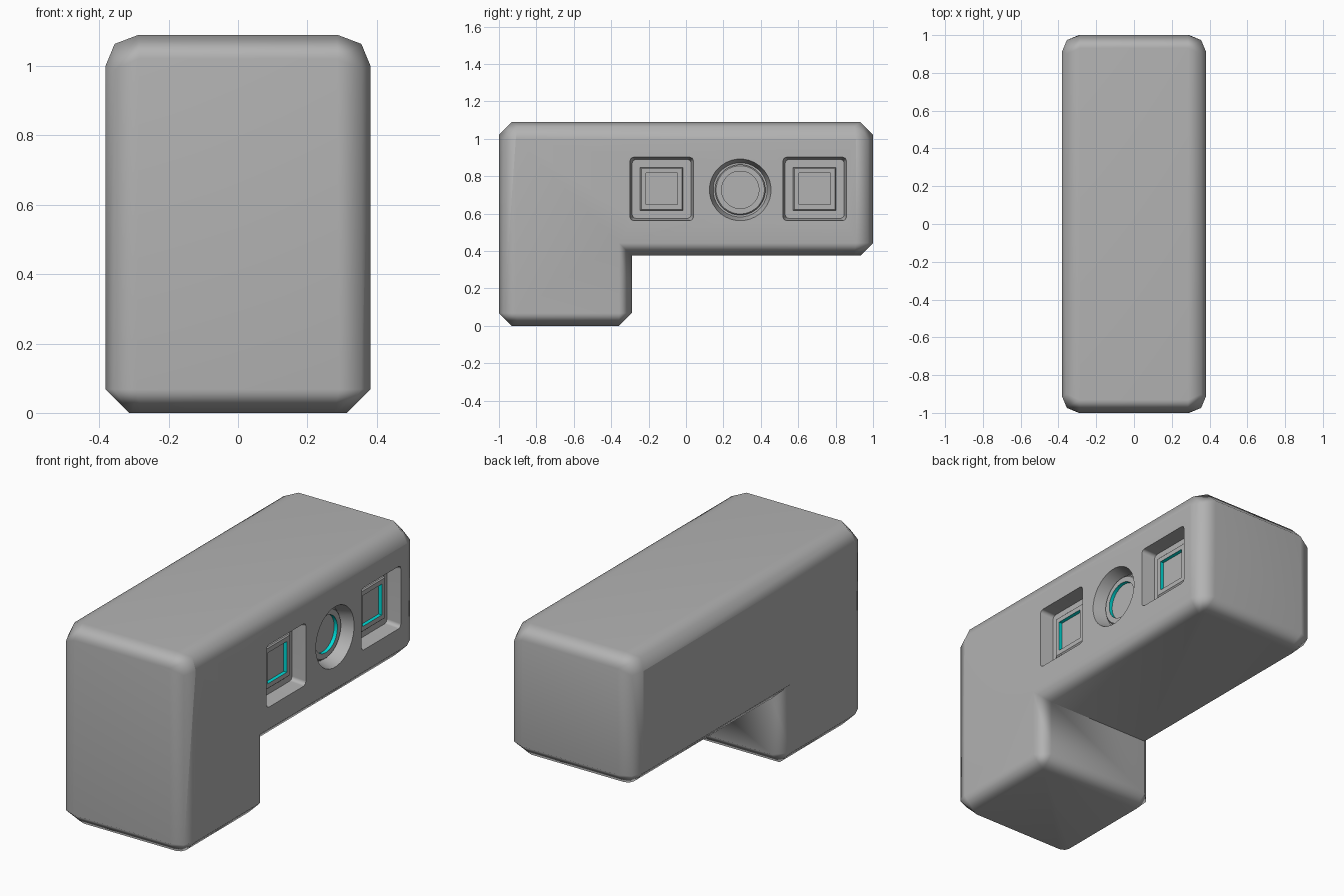
import bpy, bmesh, math
from mathutils import Vector

cube = bpy.data.objects.get("Cube")
if cube:
    bpy.data.objects.remove(cube, do_unlink=True)


def material(name, rgb):
    m = bpy.data.materials.new(name)
    m.use_nodes = True
    color = (*rgb, 1)
    m.diffuse_color = color
    m.node_tree.nodes["Principled BSDF"].inputs["Base Color"].default_value = color
    return m


GREY = material("warm grey", (0.45, 0.45, 0.45))
CYAN = material("bright cyan", (0.0, 0.72, 0.69))


def finish(name, bm, *mats):
    bmesh.ops.recalc_face_normals(bm, faces=bm.faces)
    mesh = bpy.data.meshes.new(name)
    bm.to_mesh(mesh)
    bm.free()
    for m in mats:
        mesh.materials.append(m)
    obj = bpy.data.objects.new(name, mesh)
    bpy.context.collection.objects.link(obj)
    return obj


def smooth(obj, degrees):
    bpy.ops.object.select_all(action="DESELECT")
    obj.select_set(True)
    bpy.context.view_layer.objects.active = obj
    bpy.ops.object.shade_smooth_by_angle(angle=math.radians(degrees))


def stack(bm, y, z, sides, rings, colored=99):
    """Loft polygon rings (half width, x) along x; bands from 'colored' on use slot 1."""
    grow = 1 / math.cos(math.pi / sides) if sides == 4 else 1
    loops = []
    for half, x in rings:
        angles = [(i + 0.5) * math.tau / sides for i in range(sides)]
        loops.append([bm.verts.new((x, y + half * grow * math.cos(a),
                                    z + half * grow * math.sin(a))) for a in angles])
    bm.faces.new(loops[0])
    for k in range(len(loops) - 1):
        a, b = loops[k], loops[k + 1]
        for i in range(sides):
            j = (i + 1) % sides
            f = bm.faces.new((a[i], a[j], b[j], b[i]))
            f.material_index = int(k >= colored)
    bm.faces.new(loops[-1]).material_index = int(colored < 99)


# L-shaped body: side profile extruded across the width
W, TOP, STEP_Y, STEP_Z = 0.382, 1.09, -0.29, 0.375
profile = [(-1, 0), (STEP_Y, 0), (STEP_Y, STEP_Z), (1, STEP_Z), (1, TOP), (-1, TOP)]
bm = bmesh.new()
face = bm.faces.new([bm.verts.new((-W, y, z)) for y, z in profile])
ext = bmesh.ops.extrude_face_region(bm, geom=[face])
bmesh.ops.translate(bm, vec=(2 * W, 0, 0),
                    verts=[v for v in ext["geom"] if isinstance(v, bmesh.types.BMVert)])
bmesh.ops.recalc_face_normals(bm, faces=bm.faces)

# Rounder upright end corners, then a single chamfer on the other outer edges
ends = [e for e in bm.edges if all(abs(v.co.y) > 0.99 for v in e.verts)
        and abs(e.verts[0].co.x - e.verts[1].co.x) < 0.01]
bmesh.ops.bevel(bm, geom=ends, offset=0.09, segments=2, profile=0.5, affect="EDGES")
outer = [e for e in bm.edges if e.calc_face_angle_signed() > math.radians(60)]
bmesh.ops.bevel(bm, geom=outer, offset=0.068, segments=1, affect="EDGES")
body = finish("body", bm, GREY)

# Recesses cut into the left side
SQUARES, ROUND_Y, MID = (-0.13, 0.688), 0.29, 0.732
bm = bmesh.new()
for y in SQUARES:
    stack(bm, y, MID, 4, [(0.158, W - 0.075), (0.17, W), (0.17, W + 0.1)])
along = [e for e in bm.edges if abs(e.verts[0].co.x - e.verts[1].co.x) > 0.01]
bmesh.ops.bevel(bm, geom=along, offset=0.02, segments=2, profile=0.5, affect="EDGES")
stack(bm, ROUND_Y, MID - 0.005, 32, [(0.145, W - 0.075), (0.165, W), (0.165, W + 0.1)])
cutter = finish("recess_cutter", bm, GREY)
cutter.hide_render = True
cut = body.modifiers.new("recesses", "BOOLEAN")
cut.operation, cut.solver, cut.object = "DIFFERENCE", "EXACT", cutter
bpy.context.view_layer.objects.active = body
bpy.ops.object.modifier_apply(modifier=cut.name)
bpy.data.objects.remove(cutter, do_unlink=True)
smooth(body, 60)
weighted = body.modifiers.new("weighted normals", "WEIGHTED_NORMAL")
weighted.keep_sharp = True


# Raised frames holding sunken coloured panes
def window(name, y, z, sides, frame, pane):
    bm = bmesh.new()
    front = W - 0.055
    stack(bm, y, z, sides, [(frame, W - 0.1), (frame, front - 0.006), (frame - 0.006, front),
                            (pane, front), (pane, front - 0.025)], colored=3)
    smooth(finish(name, bm, GREY, CYAN), 40)


window("front_square_window", SQUARES[0], MID, 4, 0.115, 0.084)
window("round_window", ROUND_Y, MID - 0.005, 32, 0.135, 0.1)
window("back_square_window", SQUARES[1], MID, 4, 0.115, 0.084)
